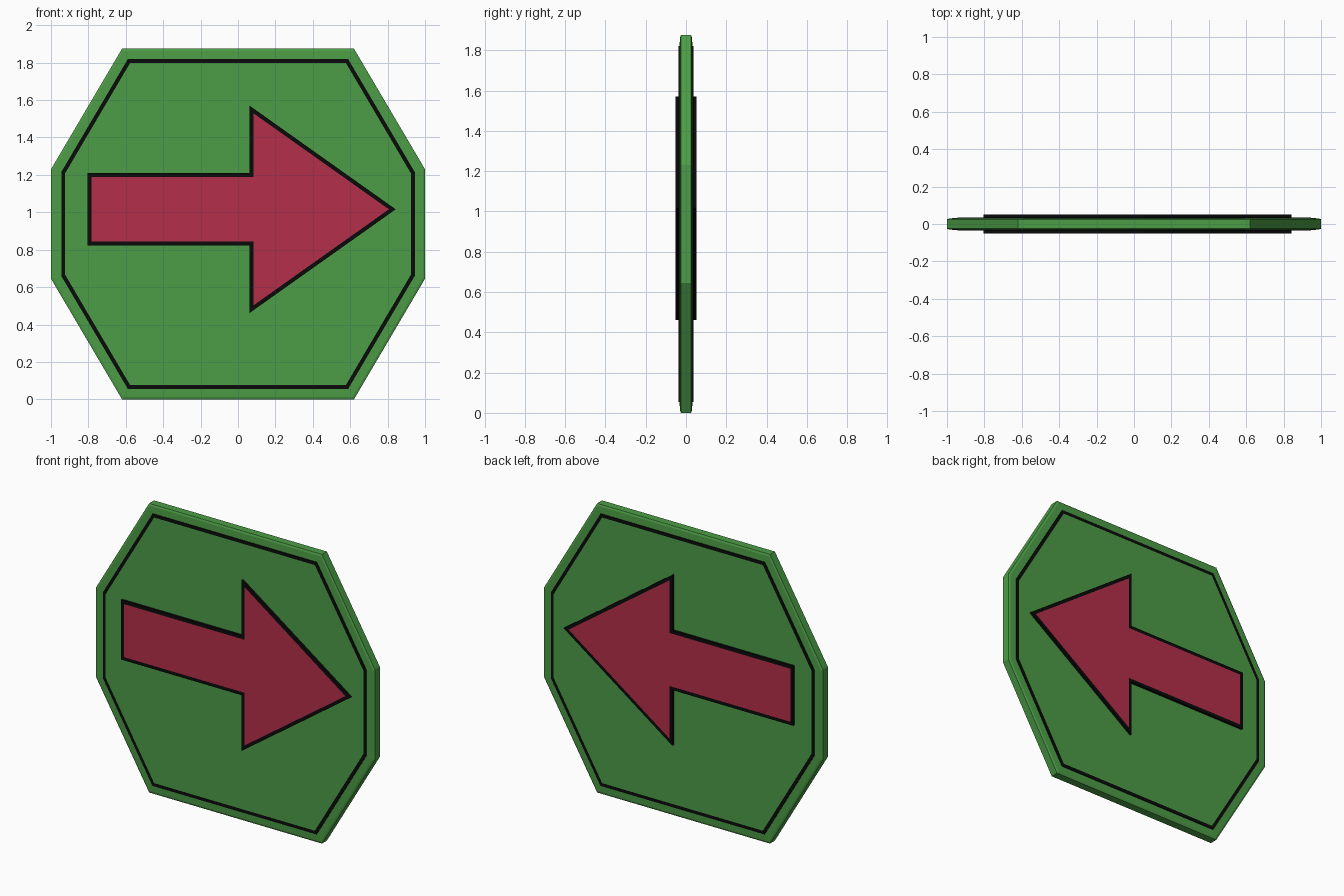
import bpy, bmesh
from mathutils import Vector

if "Cube" in bpy.data.objects:
    bpy.data.objects.remove(bpy.data.objects["Cube"])


def material(name, rgb):
    m = bpy.data.materials.new(name)
    m.diffuse_color = (*rgb, 1.0)
    m.use_nodes = True
    m.node_tree.nodes["Principled BSDF"].inputs["Base Color"].default_value = m.diffuse_color
    return m


GREEN = material("sign green", (0.072, 0.335, 0.061))
BLACK = material("outline black", (0.003, 0.003, 0.003))
RED = material("arrow red", (0.456, 0.028, 0.068))


def inset(points, d):
    """Shrink a counter-clockwise polygon by d with mitred corners."""
    out = []
    n = len(points)
    for i in range(n):
        p = Vector(points[i])
        a = (p - Vector(points[i - 1])).normalized()
        b = (Vector(points[(i + 1) % n]) - p).normalized()
        na, nb = Vector((-a.y, a.x)), Vector((-b.y, b.x))
        out.append(p + (na + nb) * (d / (1.0 + na.dot(nb))))
    return out


def loft(name, points, rings, bands, mats, caps):
    """Stack inset copies of an x-z outline along y; bands are material indices.
    caps holds the material index of the first and last cap, or None for open."""
    bm = bmesh.new()
    loops = [[bm.verts.new((p.x, y, p.y)) for p in inset(points, d)]
             for d, y in rings]
    n = len(points)
    for k, idx in enumerate(bands):
        a, b = loops[k], loops[k + 1]
        for i in range(n):
            j = (i + 1) % n
            bm.faces.new((a[i], a[j], b[j], b[i])).material_index = idx
    for loop, idx, flip in ((loops[0], caps[0], False), (loops[-1], caps[1], True)):
        if idx is not None:
            bm.faces.new(loop[::-1] if flip else loop).material_index = idx
    bm.normal_update()
    return finish(name, bm, mats)


def finish(name, bm, mats):
    me = bpy.data.meshes.new(name)
    bm.to_mesh(me)
    bm.free()
    for m in mats:
        me.materials.append(m)
    ob = bpy.data.objects.new(name, me)
    bpy.context.collection.objects.link(ob)
    return ob


# Eight-sided board with bevelled rim and raised, black-edged panel on both sides
octagon = [(-0.62, 0), (0.62, 0), (1, 0.645), (1, 1.23),
           (0.62, 1.875), (-0.62, 1.875), (-1, 1.23), (-1, 0.645)]
half = [(0.076, 0.036), (0.055, 0.036), (0.055, 0.032), (0.012, 0.030), (0, 0.025)]
rings = [(d, -y) for d, y in half] + half[::-1]
bands = [1, 1, 0, 0, 0, 0, 0, 1, 1]
loft("sign_board", octagon, rings, bands, [GREEN, BLACK], (0, 0))

# Raised arrow with black sides and outline, one plate per face of the board
cz = 1.016
arrow = [(-0.805, cz - 0.193), (0.062, cz - 0.193), (0.062, cz - 0.554), (0.843, cz),
         (0.062, cz + 0.554), (0.062, cz + 0.193), (-0.805, cz + 0.193)]
loft("front_arrow", arrow, [(0.021, -0.051), (0, -0.051), (0, -0.035)],
     [1, 1], [RED, BLACK], (0, None))
loft("back_arrow", arrow, [(0, 0.035), (0, 0.051), (0.021, 0.051)],
     [1, 1], [RED, BLACK], (None, 0))
